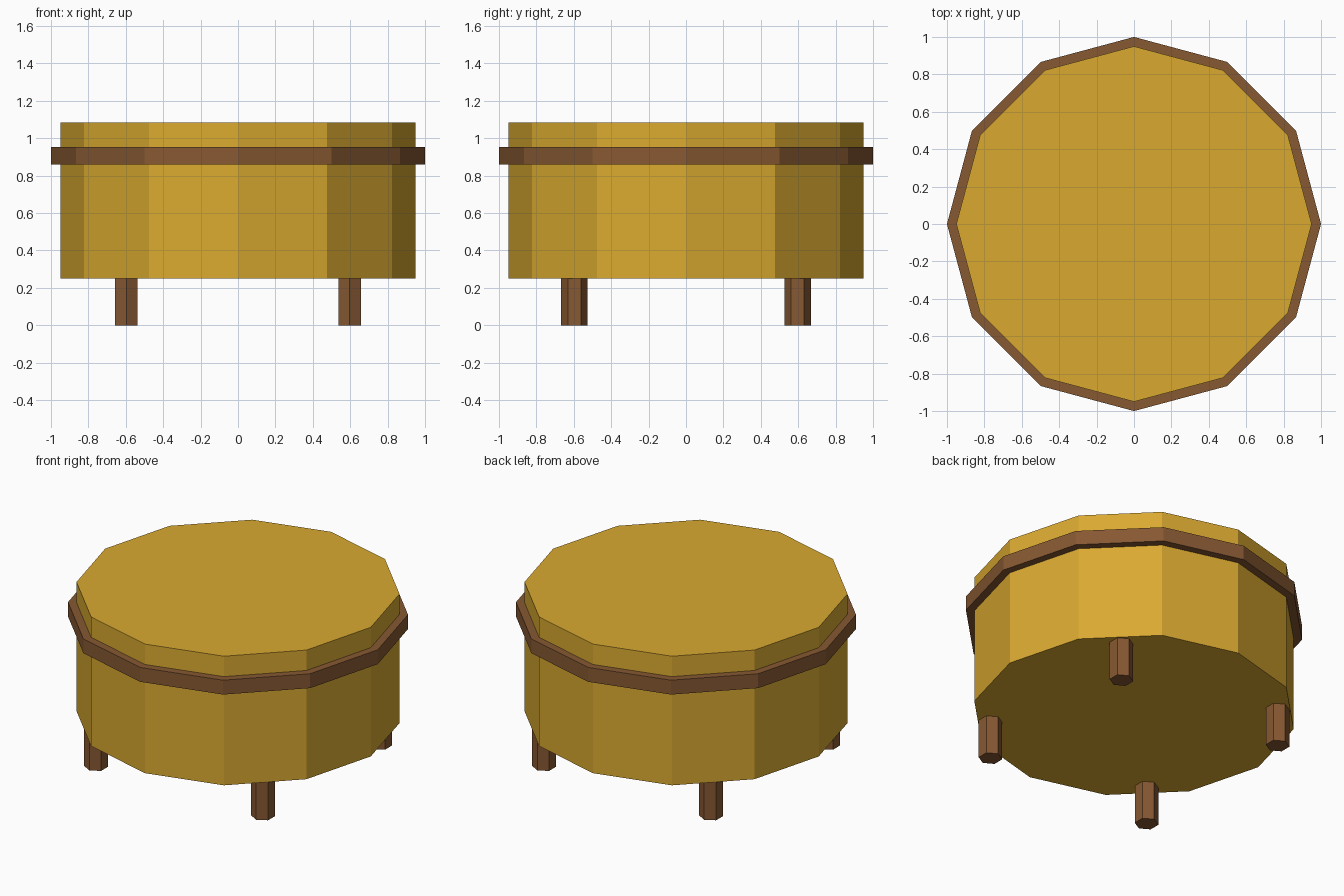
import bpy

if "Cube" in bpy.data.objects:
    bpy.data.objects.remove(bpy.data.objects["Cube"])


def make_material(name, color):
    mat = bpy.data.materials.new(name)
    mat.diffuse_color = (*color, 1.0)
    mat.use_nodes = True
    mat.node_tree.nodes["Principled BSDF"].inputs["Base Color"].default_value = mat.diffuse_color
    return mat


gold = make_material("gold_fabric", (0.70, 0.40, 0.03))
wood = make_material("brown_wood", (0.24, 0.098, 0.032))


def prism(name, sides, radius, z0, z1, mat, x=0.0, y=0.0):
    """Upright flat-shaded prism with one corner facing +y."""
    bpy.ops.mesh.primitive_cylinder_add(
        vertices=sides, radius=radius, depth=z1 - z0,
        location=(x, y, (z0 + z1) / 2))
    obj = bpy.context.object
    obj.name = name
    obj.data.materials.append(mat)
    return obj


# Twelve-sided padded body and the band around it
prism("body", 12, 0.95, 0.25, 1.085, gold)
prism("band", 12, 1.0, 0.86, 0.953, wood)

# Four short hexagonal legs
for side, x in (("left", -0.597), ("right", 0.597)):
    for end, y in (("front", -0.597), ("back", 0.597)):
        prism(f"{end}_{side}_leg", 6, 0.07, 0.0, 0.25, wood, x, y)
